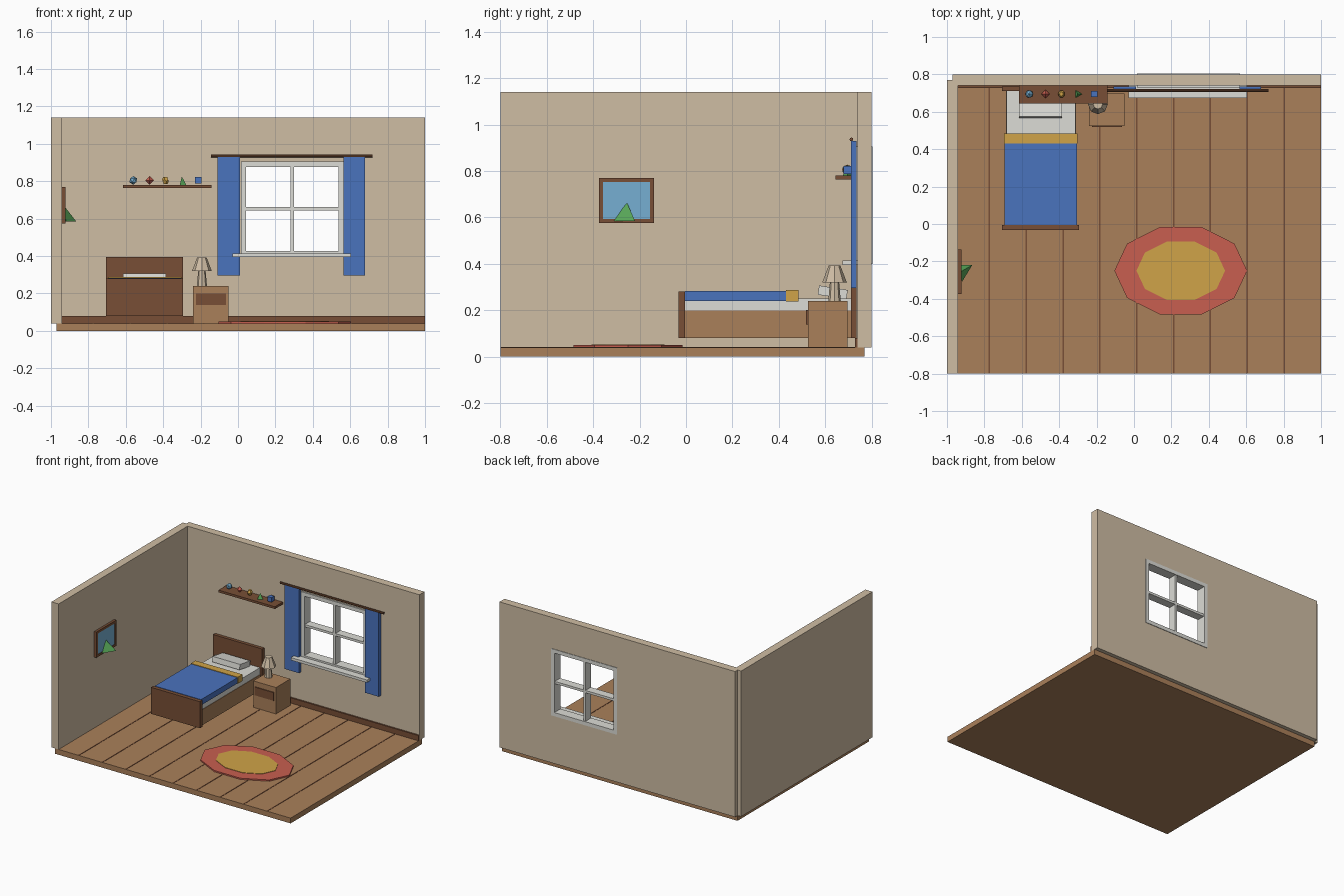
import bpy, bmesh, math
from mathutils import Matrix, Vector

old = bpy.data.objects.get("Cube")
if old:
    bpy.data.objects.remove(old)


def material(name, hex_colour):
    rgb = [int(hex_colour[i:i + 2], 16) / 255 for i in (0, 2, 4)]
    linear = [c / 12.92 if c < 0.04 else ((c + 0.055) / 1.055) ** 2.4 for c in rgb]
    mat = bpy.data.materials.new(name)
    mat.use_nodes = True
    mat.diffuse_color = (*linear, 1)
    mat.node_tree.nodes["Principled BSDF"].inputs["Base Color"].default_value = (*linear, 1)
    return mat


plaster = material("beige plaster", "CFBDA4")
wood = material("warm wood", "AA805A")
dark_wood = material("dark wood", "784F36")
white = material("soft white", "DCDCD6")
blue = material("cloth blue", "4A73BE")
yellow = material("golden yellow", "D0A448")
red = material("rug red", "C85F50")
green = material("leaf green", "5AAA5A")
sky = material("sky blue", "76AFD2")


def finish(name, bm, mat):
    bmesh.ops.recalc_face_normals(bm, faces=bm.faces)
    mesh = bpy.data.meshes.new(name)
    bm.to_mesh(mesh)
    bm.free()
    mesh.materials.append(mat)
    obj = bpy.data.objects.new(name, mesh)
    bpy.context.collection.objects.link(obj)
    return obj


def box(name, mat, x, y, z, tilt=0):
    """Box from (low, high) ranges, tilted about its own x axis."""
    bm = bmesh.new()
    spans = (x, y, z)
    centre = Vector([(a + b) / 2 for a, b in spans])
    size = Matrix.Diagonal([b - a for a, b in spans] + [1])
    turn = Matrix.Rotation(math.radians(tilt), 4, 'X')
    bmesh.ops.create_cube(bm, size=1, matrix=Matrix.Translation(centre) @ turn @ size)
    return finish(name, bm, mat)


def cone(name, mat, base, height, low, high, sides, squash=1, spin=0, axis=None):
    """Prism, cone or frustum standing on the base point."""
    bm = bmesh.new()
    bmesh.ops.create_cone(bm, cap_ends=True, segments=sides, radius1=low,
                          radius2=high, depth=height)
    bmesh.ops.translate(bm, verts=bm.verts, vec=(0, 0, height / 2))
    matrix = Matrix.Translation(base)
    if axis:
        matrix = matrix @ Matrix.Rotation(math.pi / 2, 4, axis)
    matrix = matrix @ Matrix.Diagonal((1, squash, 1, 1))
    bm.transform(matrix @ Matrix.Rotation(math.radians(spin), 4, 'Z'))
    return finish(name, bm, mat)


def hull(name, mat, points):
    bm = bmesh.new()
    for p in points:
        bm.verts.new(p)
    bmesh.ops.convex_hull(bm, input=bm.verts)
    return finish(name, bm, mat)


# Floor with plank seams
left, right, front, back = -0.97, 1.0, -0.8, 0.74
ground = 0.04
box("floor", wood, (left, right), (front, 0.77), (0, ground))
planks = 10
for i in range(1, planks):
    x = left + (right - left) * i / planks
    box("plank_seam", dark_wood, (x - 0.004, x + 0.004), (front, back),
        (ground - 0.002, ground + 0.002))

# Walls, with an opening cut for the window
wall_z = (ground, 1.14)
box("left_wall", plaster, (-1, -0.94), (front, 0.77), wall_z)
back_wall = box("back_wall", plaster, (left, right), (back, 0.8), wall_z)
cutter = box("window_cutter", plaster, (0.03, 0.55), (0.6, 0.9), (0.415, 0.89))
cutter.hide_render = True
cut = back_wall.modifiers.new("opening", 'BOOLEAN')
cut.object = cutter
cut.solver = 'EXACT'
bpy.context.view_layer.objects.active = back_wall
bpy.ops.object.modifier_apply(modifier=cut.name)
bpy.data.objects.remove(cutter)
box("baseboard", dark_wood, (-0.94, right), (0.728, back), (ground, 0.08))

# Window
wx, wz, depth = (0.016, 0.566), (0.4, 0.905), (0.73, 0.804)
bar = 0.028
for x in (wx[0], wx[1] - bar):
    box("window_jamb", white, (x, x + bar), depth, wz)
for z in (wz[0], wz[1] - bar):
    box("window_rail", white, (wx[0] + bar, wx[1] - bar), depth, (z, z + bar))
mid_x, mid_z = sum(wx) / 2, sum(wz) / 2
inner = (0.735, 0.798)
box("window_mullion", white, (mid_x - 0.009, mid_x + 0.009), inner, (wz[0] + bar, wz[1] - bar))
box("window_crossbar", white, (wx[0] + bar, wx[1] - bar), inner, (mid_z - 0.009, mid_z + 0.009))
box("window_sill", white, (-0.03, 0.605), (0.675, back), (0.395, 0.415))

# Curtains and rod
for x in ((-0.11, 0.012), (0.565, 0.68)):
    box("curtain", blue, x, (0.71, 0.735), (0.295, 0.93))
cone("curtain_rod", dark_wood, (-0.145, 0.713, 0.936), 0.865, 0.008, 0.008, 8, axis='Y')

# Bed
board_x, bed_x = (-0.705, -0.295), (-0.685, -0.31)
box("headboard", dark_wood, board_x, (0.71, 0.735), (0.08, 0.395))
box("footboard", dark_wood, board_x, (-0.033, -0.005), (0.08, 0.28))
box("bed_base", wood, bed_x, (-0.005, 0.71), (0.08, 0.198))
box("mattress", white, (-0.682, -0.313), (-0.005, 0.71), (0.198, 0.25))
box("blanket", blue, (-0.692, -0.305), (-0.005, 0.43), (0.24, 0.283))
box("blanket_fold", yellow, (-0.695, -0.302), (0.43, 0.485), (0.238, 0.287))
box("pillow", white, (-0.615, -0.385), (0.57, 0.695), (0.257, 0.297), tilt=-9)

# Nightstand and lamp
box("nightstand", wood, (-0.24, -0.05), (0.525, 0.697), (ground, 0.24))
box("drawer_front", dark_wood, (-0.225, -0.065), (0.518, 0.53), (0.138, 0.2))
lamp_x, lamp_y = -0.193, 0.64
cone("lamp_stem", plaster, (lamp_x, lamp_y, 0.24), 0.09, 0.027, 0.019, 8)
cone("lamp_shade", plaster, (lamp_x, lamp_y, 0.32), 0.073, 0.053, 0.025, 8)

# Shelf with five small solids
box("shelf", dark_wood, (-0.615, -0.143), (0.645, back), (0.763, 0.78))
shelf_y, centre_z, r = 0.695, 0.805, 0.023
ball = bmesh.new()
bmesh.ops.create_icosphere(ball, subdivisions=1, radius=r)
face_centres = [f.calc_center_median() for f in ball.faces]
bmesh.ops.translate(ball, verts=ball.verts, vec=(-0.56, shelf_y, centre_z))
finish("ball_ornament", ball, sky)
gem = Vector((-0.473, shelf_y, centre_z))
hull("gem_ornament", red, [gem + Vector([s * r if k == axis else 0 for k in range(3)])
                           for axis in range(3) for s in (-1, 1)])
hull("round_ornament", yellow, [Vector((-0.388, shelf_y, centre_z)) +
                                Vector((c.x, c.y * 1.1, c.z * 1.3)) for c in face_centres])
cone("pyramid_ornament", green, (-0.3, shelf_y, 0.78), 0.045, r, 0, 3, spin=30)
box("cube_ornament", blue, (-0.23, -0.195), (0.678, 0.712), (0.787, 0.822))

# Picture with a pyramid standing out from it
py, pz, px, edge = (-0.375, -0.137), (0.575, 0.77), (-0.94, -0.922), 0.018
for y in (py[0], py[1] - edge):
    box("picture_frame_side", dark_wood, px, (y, y + edge), pz)
for z in (pz[0], pz[1] - edge):
    box("picture_frame_rail", dark_wood, px, (py[0] + edge, py[1] - edge), (z, z + edge))
box("picture_panel", sky, (-0.94, -0.925), (py[0] + edge, py[1] - edge),
    (pz[0] + edge, pz[1] - edge))
hull("picture_pyramid", green, [(-0.927, -0.255, 0.665), (-0.865, -0.22, 0.585),
                                (-0.93, -0.22, 0.585), (-0.92, -0.31, 0.585)])

# Oval rug
rug = (0.25, -0.25, ground)
cone("rug", red, rug, 0.01, 0.355, 0.355, 10, squash=0.695, spin=18)
cone("rug_centre", yellow, rug, 0.013, 0.237, 0.237, 10, squash=0.695, spin=18)
